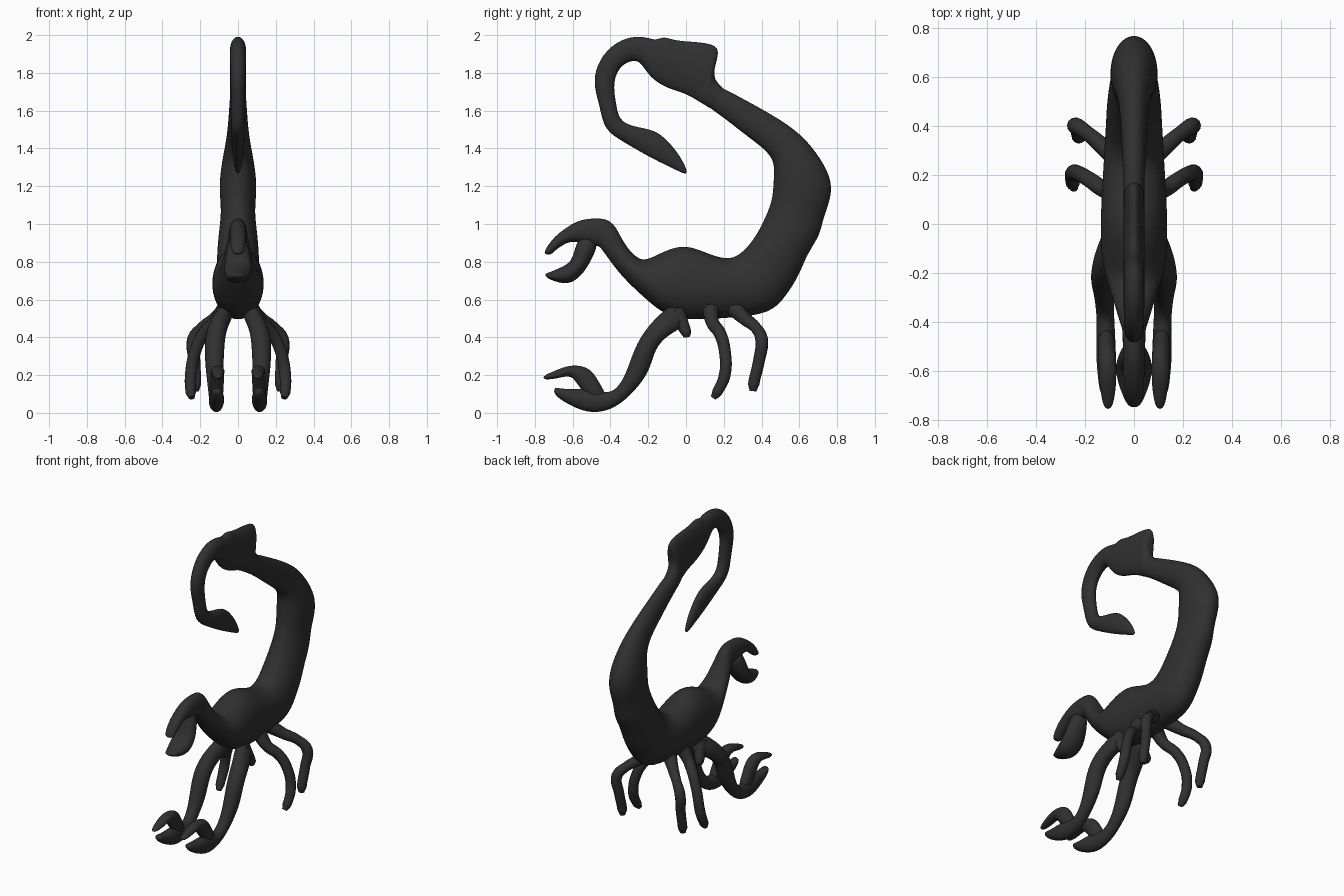
import bpy, bmesh, math
from mathutils import Vector

shell = bpy.data.materials.new("charcoal shell")
shell.diffuse_color = (0.03, 0.03, 0.03, 1)
SIDES = 16
GROW = 1.025   # offsets the shrinking of the subdivision


def loft(name, sections, side=1):
    """Skin ellipses; section = edge A (y, z), edge B (y, z), centre x, half width."""
    bm = bmesh.new()
    rings = []
    for ya, za, yb, zb, cx, rx in sections:
        a, b = Vector((0, ya, za)), Vector((0, yb, zb))
        mid, half = (a + b) / 2, (a - b) / 2 * GROW
        ring = []
        for i in range(SIDES):
            t = 2 * math.pi * i / SIDES
            p = mid + half * math.cos(t)
            p.x = side * (cx + rx * GROW * math.sin(t))
            ring.append(bm.verts.new(p))
        rings.append(ring)
    for r, s in zip(rings, rings[1:]):
        for i in range(SIDES):
            j = (i + 1) % SIDES
            bm.faces.new((r[i], r[j], s[j], s[i]))
    bm.faces.new(rings[0])
    bm.faces.new(rings[-1])
    bmesh.ops.recalc_face_normals(bm, faces=bm.faces)
    for f in bm.faces:
        f.smooth = True
    me = bpy.data.meshes.new(name)
    bm.to_mesh(me)
    bm.free()
    me.materials.append(shell)
    ob = bpy.data.objects.new(name, me)
    bpy.context.collection.objects.link(ob)
    ob.modifiers.new("smooth", 'SUBSURF').levels = 2
    ob.modifiers["smooth"].render_levels = 2
    return ob


def tube(name, points, side=1):
    """Round limb through (x, y, z, radius) points."""
    cu = bpy.data.curves.new(name, 'CURVE')
    cu.dimensions = '3D'
    cu.bevel_depth = 1
    cu.bevel_resolution = 4
    cu.resolution_u = 8
    cu.use_fill_caps = True
    sp = cu.splines.new('BEZIER')
    sp.bezier_points.add(len(points) - 1)
    for bp, (x, y, z, r) in zip(sp.bezier_points, points):
        bp.co = (side * x, y, z)
        bp.radius = r
        bp.handle_left_type = bp.handle_right_type = 'AUTO'
    cu.materials.append(shell)
    ob = bpy.data.objects.new(name, cu)
    bpy.context.collection.objects.link(ob)


# tail: stinger, hook, finned bulb and thick base
loft("tail", [(ya, za, yb, zb, 0, r) for ya, za, yb, zb, r in [
    (.01, 1.275, 0, 1.26, .010),
    (-.03, 1.36, -.07, 1.295, .022),
    (-.095, 1.44, -.165, 1.34, .03),
    (-.165, 1.50, -.255, 1.39, .034),
    (-.285, 1.515, -.34, 1.44, .034),
    (-.355, 1.55, -.435, 1.50, .036),
    (-.37, 1.635, -.455, 1.62, .036),
    (-.385, 1.725, -.485, 1.715, .038),
    (-.37, 1.80, -.485, 1.81, .04),
    (-.33, 1.85, -.425, 1.925, .042),
    (-.27, 1.87, -.31, 1.995, .042),
    (-.235, 1.85, -.205, 1.99, .042),
    (-.20, 1.79, -.16, 1.97, .042),
    (-.14, 1.74, -.12, 1.995, .043),
    (-.07, 1.71, -.06, 1.97, .043),
    (0, 1.69, .04, 1.965, .043),
    (.05, 1.66, .18, 1.95, .042),
    (.075, 1.645, .165, 1.87, .042),
    (.10, 1.63, .13, 1.755, .043),
    (.18, 1.58, .26, 1.685, .045)]])

# trunk: tail base, abdomen, neck and upper finger of the head pincer
loft("body", [(ya, za, yb, zb, 0, r) for ya, za, yb, zb, r in [
    (.09, 1.635, .14, 1.75, .042),
    (.18, 1.58, .26, 1.685, .045),
    (.31, 1.475, .455, 1.58, .052),
    (.42, 1.395, .60, 1.485, .062),
    (.47, 1.33, .69, 1.38, .08),
    (.465, 1.24, .77, 1.25, .097),
    (.46, 1.15, .77, 1.14, .096),
    (.445, 1.09, .725, 1.03, .088),
    (.40, .99, .71, .94, .10),
    (.36, .92, .64, .84, .108),
    (.31, .86, .60, .73, .112),
    (.25, .815, .53, .62, .115),
    (.18, .82, .45, .525, .12),
    (.10, .85, .25, .505, .128),
    (0, .89, .10, .495, .135),
    (-.10, .865, -.02, .495, .137),
    (-.20, .81, -.12, .525, .13),
    (-.25, .81, -.21, .60, .11),
    (-.31, .87, -.34, .72, .08),
    (-.35, .94, -.42, .83, .062),
    (-.375, .99, -.455, .88, .05),
    (-.42, 1.03, -.47, .885, .046),
    (-.50, 1.03, -.49, .885, .046),
    (-.57, 1.02, -.55, .90, .045),
    (-.635, .98, -.60, .91, .042),
    (-.695, .935, -.645, .895, .04),
    (-.74, .875, -.70, .855, .035),
    (-.755, .84, -.715, .835, .025)]])

# lower finger of the head pincer
loft("head_pincer_lower", [(ya, za, yb, zb, 0, r) for ya, za, yb, zb, r in [
    (-.55, .96, -.46, .91, .04),
    (-.59, .87, -.49, .83, .062),
    (-.605, .80, -.54, .74, .075),
    (-.66, .77, -.61, .68, .07),
    (-.72, .745, -.68, .69, .045),
    (-.75, .735, -.74, .715, .025)]])

for s, tag in ((1, "left"), (-1, "right")):
    # front arm ending in the lower finger of its pincer
    loft("front_arm_" + tag, [
        (-.06, .59, .03, .51, .06, .045),
        (-.13, .53, -.02, .45, .09, .05),
        (-.20, .46, -.10, .41, .115, .052),
        (-.26, .37, -.165, .34, .125, .052),
        (-.30, .26, -.19, .23, .125, .048),
        (-.33, .18, -.25, .14, .122, .04),
        (-.375, .12, -.34, .05, .118, .036),
        (-.42, .105, -.42, .01, .115, .036),
        (-.50, .12, -.50, 0, .115, .04),
        (-.55, .13, -.57, .02, .113, .04),
        (-.62, .125, -.64, .055, .112, .035),
        (-.67, .13, -.69, .09, .112, .028),
        (-.695, .135, -.70, .115, .112, .018)], s)
    # upper finger of the arm pincer
    loft("arm_pincer_upper_" + tag, [
        (-.41, .08, -.50, .05, .113, .034),
        (-.46, .16, -.55, .12, .112, .036),
        (-.49, .215, -.585, .165, .11, .036),
        (-.54, .25, -.60, .19, .108, .036),
        (-.62, .253, -.64, .195, .107, .035),
        (-.69, .225, -.69, .18, .106, .03),
        (-.76, .195, -.755, .175, .106, .016)], s)
    # rear walking leg
    tube("rear_leg_" + tag, [
        (.06, .26, .55, .045), (.12, .31, .50, .035), (.19, .37, .45, .03),
        (.235, .40, .39, .034), (.23, .385, .27, .031),
        (.225, .358, .15, .03), (.225, .355, .115, .018)], s)
    # middle walking leg
    tube("middle_leg_" + tag, [
        (.07, .13, .55, .045), (.12, .14, .48, .035), (.18, .18, .42, .033),
        (.225, .205, .33, .032), (.25, .205, .20, .032),
        (.25, .165, .11, .028), (.245, .145, .08, .016)], s)
    # short stub limb behind the arm
    tube("stub_limb_" + tag, [
        (.07, -.05, .54, .045), (.09, -.02, .47, .035),
        (.10, 0, .425, .028), (.10, .003, .40, .016)], s)
